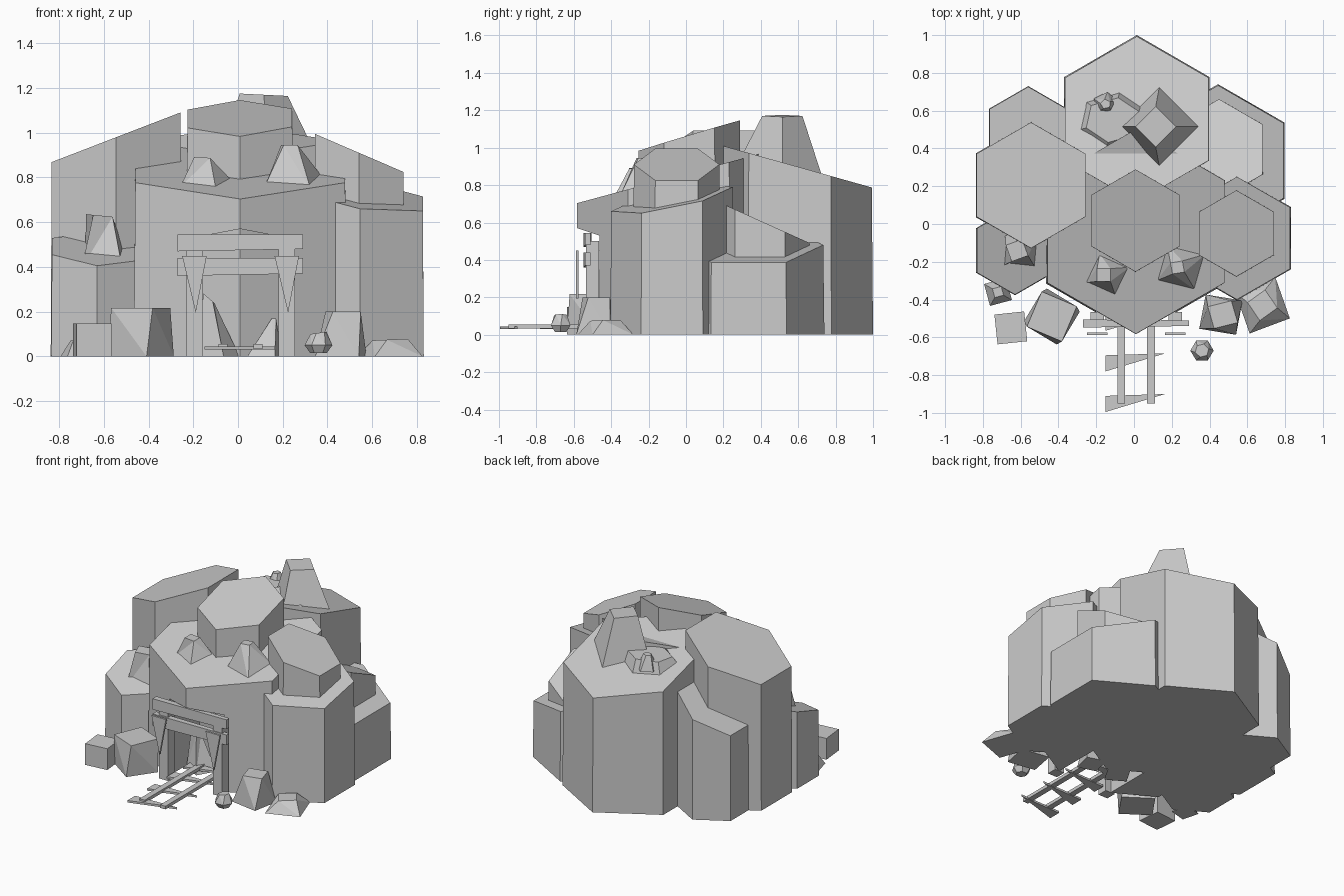
import bpy, bmesh
from math import sin, cos, pi, radians

if "Cube" in bpy.data.objects:
    bpy.data.objects.remove(bpy.data.objects["Cube"])


def finish(name, bm):
    bmesh.ops.recalc_face_normals(bm, faces=bm.faces)
    me = bpy.data.meshes.new(name)
    bm.to_mesh(me)
    bm.free()
    ob = bpy.data.objects.new(name, me)
    bpy.context.collection.objects.link(ob)
    return ob


def loft(name, low, high):
    """Closed solid between two rings of equal length."""
    bm = bmesh.new()
    a = [bm.verts.new(p) for p in low]
    b = [bm.verts.new(p) for p in high]
    n = len(a)
    bm.faces.new(a[::-1])
    bm.faces.new(b)
    for i in range(n):
        j = (i + 1) % n
        bm.faces.new((a[i], a[j], b[j], b[i]))
    return finish(name, bm)


def column(name, x, y, r, z, sx, sy, base=0.0):
    """Hexagonal rock column; z is the top height at its axis, sx/sy its slope."""
    dirs = [(cos(pi / 6 + i * pi / 3), sin(pi / 6 + i * pi / 3)) for i in range(6)]
    low = [(x + r * c, y + r * s, base) for c, s in dirs]
    q = r * 0.985
    high = [(x + q * c, y + q * s, z + q * (c * sx + s * sy)) for c, s in dirs]
    return loft(name, low, high)


def rock(name, x, y, z, rx, ry, h, n=4, top=0.4, rot=0, lean=(0, 0), tilt=0.0, twist=0, slope=0.0):
    """Angular boulder: n-sided tapered block with a shifted, tilted top."""
    low, high = [], []
    for i in range(n):
        a = radians(rot) + i * 2 * pi / n
        b = a + radians(twist)
        low.append((x + rx * cos(a), y + ry * sin(a), z + slope * ry * sin(a)))
        high.append((x + lean[0] + rx * top * cos(b), y + lean[1] + ry * top * sin(b),
                     z + h * (1 + tilt * cos(b))))
    ob = loft(name, low, high)
    bm = bmesh.new()
    bm.from_mesh(ob.data)
    bmesh.ops.triangulate(bm, faces=[f for f in bm.faces if len(f.verts) == 4 and twist])
    bm.to_mesh(ob.data)
    bm.free()
    return ob


def box(name, x0, x1, y0, y1, z0, z1):
    ring = [(x0, y0), (x1, y0), (x1, y1), (x0, y1)]
    return loft(name, [(*p, z0) for p in ring], [(*p, z1) for p in ring])


# Hexagonal columns of the hill
front = column("front_column", 0.01, -0.04, 0.55, 0.85, 0, 0.27)
column("middle_column", 0.008, 0.018, 0.275, 1.065, 0.01, 0.3)
column("back_column", 0.015, 0.555, 0.445, 0.91, 0, -0.28)
column("left_tall_column", -0.545, 0.205, 0.338, 0.98, 0.385, 0)
column("left_front_column", -0.63, -0.14, 0.237, 0.48, -0.06, 0.32)
column("left_back_column", -0.56, 0.49, 0.24, 0.69, 0.5, 0)
column("right_front_column", 0.545, -0.075, 0.33, 0.725, -0.15, 0.2)
column("right_upper_column", 0.542, -0.05, 0.232, 0.91, -0.43, 0, 0.4)
column("right_back_column", 0.445, 0.335, 0.405, 0.48, -0.27, 0)
column("right_back_upper_column", 0.45, 0.395, 0.27, 0.61, 0, -0.45)

# Mine entrance cut into the front column
gable = [(-0.2, -0.02), (0.22, -0.02), (0.22, 0.53), (0.01, 0.57), (-0.2, 0.53)]
cutter = loft("entrance_cutter", [(x, -0.8, z) for x, z in gable],
              [(x, -0.1, z) for x, z in gable])
cutter.hide_render = True
cutter.hide_set(True)
cut = front.modifiers.new("entrance", "BOOLEAN")
cut.object = cutter
cut.operation = "DIFFERENCE"
cut.solver = "EXACT"

# Boulders on top of the columns
rock("summit_boulder", 0.135, 0.515, 0.9, 0.215, 0.215, 0.27, 4, 0.5, 0, (-0.02, 0), -0.02, 0, -0.28)
rock("summit_slab", -0.11, 0.55, 0.9, 0.19, 0.15, 0.06, 6, 0.8, 20, (0, 0), 0, 0, -0.28)
rock("summit_pebble", -0.15, 0.635, 0.9, 0.07, 0.065, 0.1, 5, 0.4, 10, (0, 0), 0.02, 20)
rock("left_ledge_boulder", -0.6, -0.14, 0.42, 0.13, 0.13, 0.21, 4, 0.5, 40, (-0.02, 0), -0.03, 25, 0.32)
rock("front_ledge_boulder_left", -0.14, -0.27, 0.77, 0.125, 0.12, 0.12, 4, 0.4, 20, (-0.02, 0), -0.03, 25, 0.27)
rock("front_ledge_boulder_right", 0.25, -0.23, 0.78, 0.15, 0.14, 0.165, 4, 0.3, 30, (-0.02, 0), 0, 25, 0.27)

# Boulders on the ground
rock("ground_block", -0.652, -0.55, 0, 0.112, 0.112, 0.147, 4, 1.0, 51)
rock("ground_boulder_left", -0.435, -0.49, 0, 0.15, 0.15, 0.217, 4, 0.95, 10, (0, 0), 0, 12)
rock("ground_wedge_left", -0.72, -0.36, 0, 0.085, 0.085, 0.07, 4, 0.4, 60)
rock("ground_boulder_right", 0.46, -0.48, 0, 0.14, 0.13, 0.2, 4, 0.65, 35, (0.01, 0), 0, 25)
rock("ground_slab_right", 0.68, -0.43, 0, 0.16, 0.165, 0.075, 4, 0.5, 65, (0, 0), 0.05, 15)
rock("ground_pebble", 0.36, -0.67, 0.05, 0.062, 0.06, 0.055, 6, 0.6, 0, (0, 0), 0.1, 15)
rock("ground_pebble_base", 0.36, -0.67, 0.05, 0.062, 0.06, -0.035, 6, 0.6)
rock("cave_rock_left", -0.09, -0.27, 0, 0.1, 0.1, 0.26, 4, 0.3, 15, (-0.04, 0), -0.1, 20)
rock("cave_rock_right", 0.12, -0.27, 0, 0.09, 0.1, 0.17, 4, 0.15, 30, (0.04, 0), 0, 20)

# Timber gate: posts, hanging braces, beams
for side, x in (("left", -0.195), ("right", 0.218)):
    box(side + "_post", x - 0.036, x + 0.036, -0.535, -0.465, 0, 0.5)
    tri = [(x - 0.055, 0.45), (x + 0.055, 0.45), (x + 0.006, 0.195)]
    loft(side + "_brace", [(px, -0.588, pz) for px, pz in tri],
         [(px, -0.574, pz) for px, pz in tri])
for name, z0, z1 in (("upper_beam", 0.47, 0.545), ("lower_beam", 0.36, 0.44)):
    loft(name, [(-0.27, -0.548, z0), (-0.27, -0.506, z0), (-0.27, -0.506, z1), (-0.27, -0.548, z1)],
         [(0.29, -0.54, z0 + 0.01), (0.29, -0.51, z0 + 0.01), (0.29, -0.51, z1), (0.29, -0.54, z1)])

# Track: rails and wedge sleepers
for side, x in (("left", -0.068), ("right", 0.09)):
    box(side + "_rail", x - 0.02, x + 0.02, -0.95, -0.28, 0.034, 0.056)
for i, y in enumerate((-0.95, -0.735, -0.52, -0.34)):
    tri = [(-0.15, y - 0.045), (0.165, y + 0.05), (-0.15, y + 0.04)]
    loft("sleeper_%d" % (i + 1), [(*p, 0.03) for p in tri], [(*p, 0.044) for p in tri])
